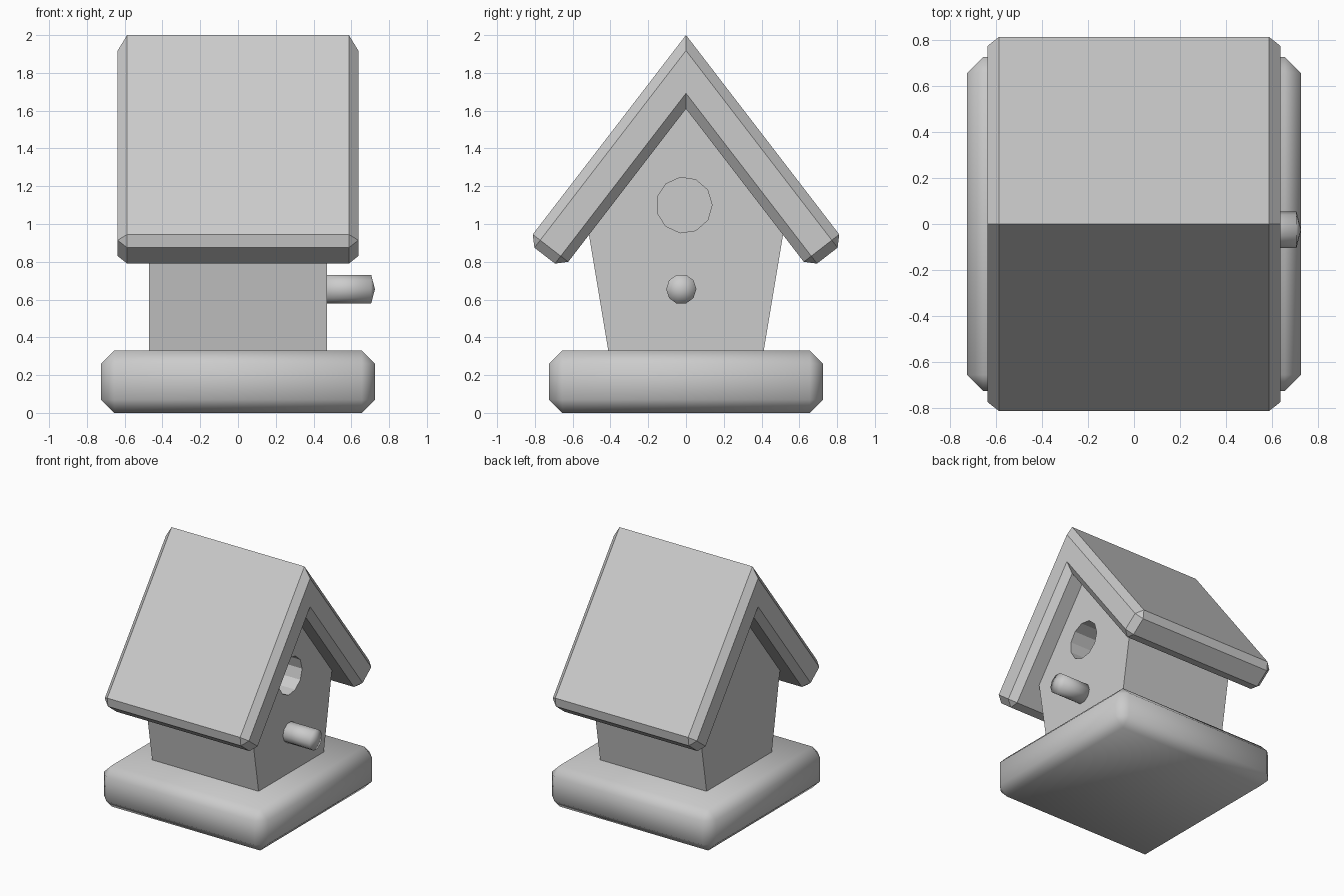
import bpy, bmesh, math
from mathutils import Matrix

cube = bpy.data.objects.get("Cube")
if cube:
    bpy.data.objects.remove(cube, do_unlink=True)

grey = bpy.data.materials.new("light_grey")
grey.use_nodes = True
colour = (0.6, 0.6, 0.6, 1)
grey.diffuse_color = colour
grey.node_tree.nodes["Principled BSDF"].inputs["Base Color"].default_value = colour


def finish(name, bm, smooth=False):
    """Turn a bmesh into a named grey object."""
    bmesh.ops.recalc_face_normals(bm, faces=bm.faces[:])
    for f in bm.faces:
        f.smooth = smooth
    mesh = bpy.data.meshes.new(name)
    bm.to_mesh(mesh)
    bm.free()
    mesh.materials.append(grey)
    obj = bpy.data.objects.new(name, mesh)
    bpy.context.collection.objects.link(obj)
    return obj


def prism(profile, half):
    """Extrude a (y, z) profile along x, centred."""
    bm = bmesh.new()
    face = bm.faces.new([bm.verts.new((-half, y, z)) for y, z in profile])
    ext = bmesh.ops.extrude_face_region(bm, geom=[face])
    verts = [g for g in ext["geom"] if isinstance(g, bmesh.types.BMVert)]
    bmesh.ops.translate(bm, verts=verts, vec=(2 * half, 0, 0))
    bmesh.ops.recalc_face_normals(bm, faces=bm.faces[:])
    return bm


def rod(radius, depth, sides, centre):
    """Cylinder lying along x."""
    bm = bmesh.new()
    place = Matrix.Translation(centre) @ Matrix.Rotation(math.pi / 2, 4, 'Y')
    bmesh.ops.create_cone(bm, cap_ends=True, segments=sides, radius1=radius,
                          radius2=radius, depth=depth, matrix=place)
    return bm


# Base slab with rounded looking chamfers
bm = bmesh.new()
bmesh.ops.create_cube(bm, size=1, matrix=Matrix.Translation((0, 0, 0.165))
                      @ Matrix.Diagonal((1.45, 1.45, 0.33, 1)))
bmesh.ops.bevel(bm, geom=bm.edges[:], offset=0.07, segments=1, affect='EDGES')
finish("base", bm, smooth=True)

# House body, flaring outwards to the eaves
body = finish("house_body", prism(
    [(-0.41, 0.32), (0.41, 0.32), (0.515, 0.95), (0, 1.62), (-0.515, 0.95)], 0.47))

# Entrance hole sunk into the +x gable
cutter = finish("entrance_cutter", rod(0.148, 0.6, 11, (0.47, -0.01, 1.1)))
cutter.hide_render = True
mod = body.modifiers.new("entrance", 'BOOLEAN')
mod.operation = 'DIFFERENCE'
mod.solver = 'EXACT'
mod.object = cutter
bpy.context.view_layer.objects.active = body
bpy.ops.object.modifier_apply(modifier=mod.name)
bpy.data.objects.remove(cutter, do_unlink=True)

# Thick gabled roof, chamfered everywhere except along the ridge
bm = prism([(0, 2), (0.842, 0.905), (0.654, 0.76), (0, 1.61),
            (-0.654, 0.76), (-0.842, 0.905)], 0.637)
edges = [e for e in bm.edges if any(abs(v.co.y) > 0.01 for v in e.verts)]
bmesh.ops.bevel(bm, geom=edges, offset=0.05, segments=1, affect='EDGES')
finish("roof", bm)

# Perch with a shallow pointed tip
bm = rod(0.08, 0.3, 10, (0.555, -0.025, 0.655))
tip = max(bm.faces, key=lambda f: f.calc_center_median().x)
poked = bmesh.ops.poke(bm, faces=[tip])
for v in poked["verts"]:
    v.co.x += 0.02
finish("perch", bm, smooth=True)
